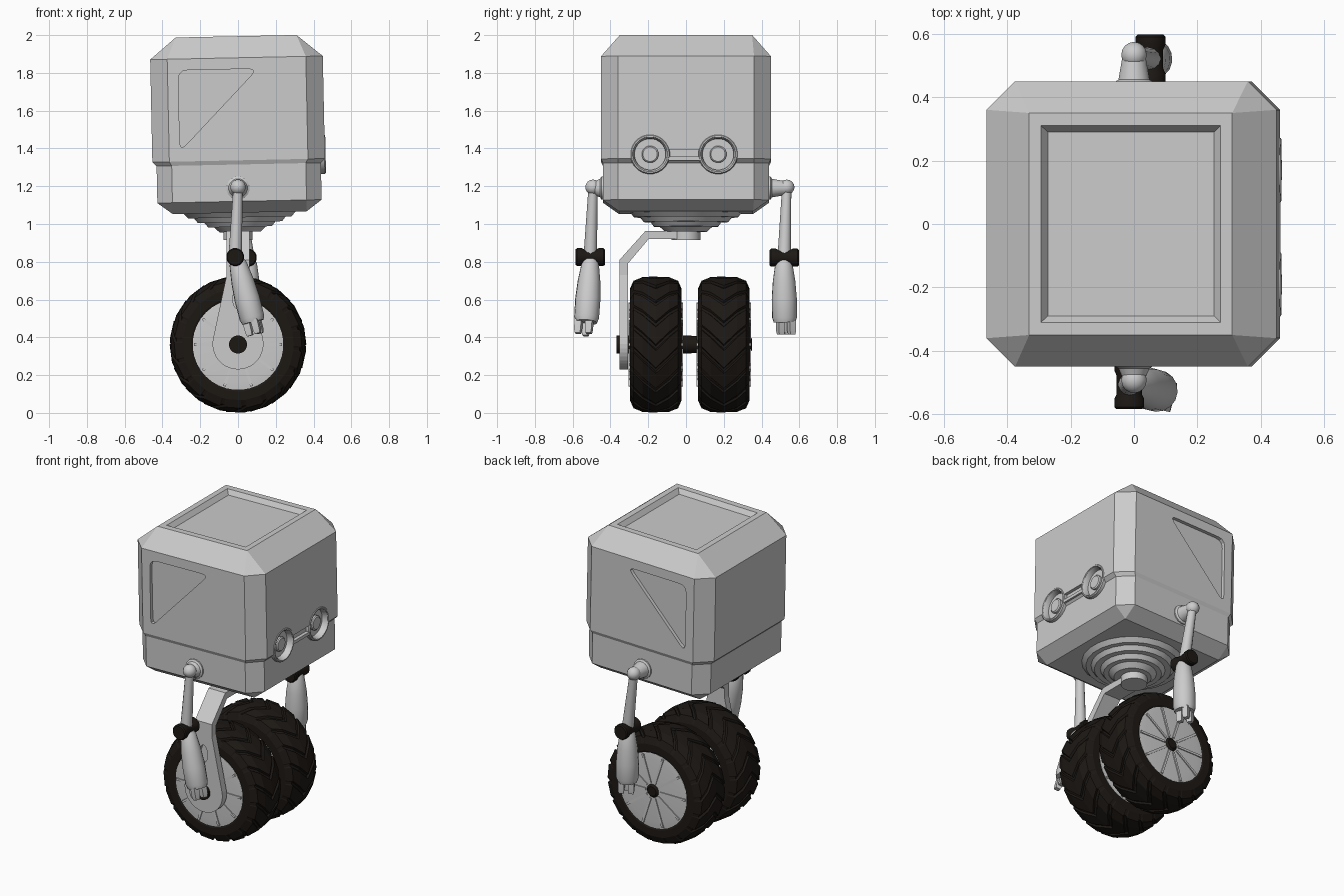
import bpy, bmesh
from math import pi, sin, cos, radians
from mathutils import Vector as V, Matrix

if "Cube" in bpy.data.objects:
    bpy.data.objects.remove(bpy.data.objects["Cube"])

black = bpy.data.materials.new("dark_rubber")
black.diffuse_color = (0.012, 0.009, 0.007, 1)
black.use_nodes = True
black.node_tree.nodes["Principled BSDF"].inputs["Base Color"].default_value = black.diffuse_color
TILT = (Matrix.Translation((0, 0, 1.5)) @ Matrix.Rotation(radians(-1.2), 4, 'Y')
        @ Matrix.Translation((0, 0, -1.5)))


def loft(name, loops, mat=None, ring=False, smooth=None):
    """Skin a list of equal-length vertex loops; ring joins last to first instead of capping."""
    bm = bmesh.new()
    rows = [[bm.verts.new(p) for p in lp] for lp in loops]
    n = len(rows[0])
    for a, b in zip(rows, rows[1:] + (rows[:1] if ring else [])):
        for i in range(n):
            j = (i + 1) % n
            bm.faces.new((a[i], a[j], b[j], b[i]))
    if not ring:
        bm.faces.new(rows[0])
        bm.faces.new(rows[-1])
    bmesh.ops.remove_doubles(bm, verts=bm.verts, dist=1e-5)
    bmesh.ops.recalc_face_normals(bm, faces=bm.faces)
    me = bpy.data.meshes.new(name)
    bm.to_mesh(me)
    bm.free()
    if smooth:
        me.shade_smooth()
        me.set_sharp_from_angle(angle=radians(smooth))
    if mat:
        me.materials.append(mat)
    ob = bpy.data.objects.new(name, me)
    bpy.context.collection.objects.link(ob)
    return ob


def lathe(name, p, axis, prof, n=20, mat=None, ring=False, smooth=35):
    """Revolve (distance along axis, radius) pairs about an axis through p."""
    q = V(axis).to_track_quat('Z', 'Y')
    loops = [[V(p) + q @ V((r * cos(2 * pi * (i + .5) / n), r * sin(2 * pi * (i + .5) / n), d))
              for i in range(n)] for d, r in prof]
    return loft(name, loops, mat, ring, smooth)


def octa(hx, hy, c, z):
    return [V((x, y, z)) for x, y in ((hx, -hy + c), (hx, hy - c), (hx - c, hy), (-hx + c, hy),
            (-hx, hy - c), (-hx, -hy + c), (-hx + c, -hy), (hx - c, -hy))]


def box(name, lo, hi):
    return loft(name, [[(x, y, z) for x, y in ((lo[0], lo[1]), (hi[0], lo[1]),
                (hi[0], hi[1]), (lo[0], hi[1]))] for z in (lo[2], hi[2])])


def cut(target, cutter):
    cutter.hide_render = True
    cutter.hide_viewport = True
    m = target.modifiers.new("cut", 'BOOLEAN')
    m.operation, m.solver, m.object = 'DIFFERENCE', 'EXACT', cutter


# Body shell: chamfered lower tub, step seam, upper box, recessed roof panel
body = loft("body", [octa(*a) for a in (
    (.355, .355, 0, 1.06), (.435, .44, .08, 1.12), (.435, .44, .08, 1.315),
    (.457, .45, .09, 1.337), (.457, .45, .09, 1.88), (.32, .35, 0, 1.994),
    (.283, .31, 0, 1.994), (.262, .29, 0, 1.965))])
tilted = [body]

# Rounded triangular side recesses
corners = [V((-.31, 1.82)), V((.11, 1.82)), V((-.31, 1.39))]
outline = []
for k, c in enumerate(corners):
    a, b = corners[k - 1], corners[(k + 1) % 3]
    p, q = c + (a - c).normalized() * .05, c + (b - c).normalized() * .05
    outline += [p.lerp(c, t).lerp(c.lerp(q, t), t) for t in (0, .33, .67, 1)]
for s in (-1, 1):
    c = loft("side_recess_cutter", [[(x, s * y, z) for x, z in outline] for y in (.428, .6)])
    cut(body, c)
    tilted.append(c)

# Goggle eyes on the +x face
for y in (-.19, .17):
    c = lathe("eye_cutter", (0, y, 1.36), (1, 0, 0), [(.422, .09), (.6, .09)], 24)
    cut(body, c)
    tilted += [c,
        lathe("eye_ring", (0, y, 1.36), (1, 0, 0),
              [(.41, .105), (.455, .105), (.461, .1), (.461, .093), (.44, .083), (.41, .083)], 24, ring=True),
        lathe("eye_pupil", (0, y, 1.36), (1, 0, 0), [(.41, .045), (.436, .045), (.442, .038)], 16)]
c = box("bridge_cutter", (.437, -.1, 1.347), (.6, .08, 1.385))
cut(body, c)
tilted += [c, box("goggle_bridge", (.42, -.1, 1.327), (.459, .08, 1.347))]

# Stepped dish under the body
tilted.append(lathe("base_dish", (0, 0, 0), (0, 0, 1), [
    (1.08, .30), (1.06, .30), (1.035, .275), (1.035, .245), (1.01, .225), (1.01, .19),
    (.985, .17), (.985, .14), (.958, .11)], 24))
for ob in tilted:
    ob.matrix_world = TILT

# Neck and one-sided fork
lathe("neck", (0, 0, 0), (0, 0, 1), [(.915, .078), (.98, .078)], 20)
w = .06
loft("fork_arm", [[(-w, *a), (w, *a), (w, *b), (-w, *b)] for a, b in (
    ((-.352, .72), (-.308, .72)), ((-.352, .81), (-.308, .79)),
    ((-.215, .963), (-.198, .92)), ((0, .963), (0, .92)))])
plate = [(.135 * cos(t), .365 + .135 * sin(t)) for t in
         (radians(170 + 200 * i / 20) for i in range(21))] + [(w, .73), (-w, .73)]
fork = loft("fork_plate", [[(x, y, z) for x, z in plate] for y in (-.352, -.308)])
slot = [(.028 * cos(t), .6 + (.065 if sin(t) > 0 else .05) * sin(t)) for t in
        (2 * pi * i / 12 for i in range(12))]
cut(fork, loft("fork_slot_cutter", [[(x, y, z) for x, z in slot] for y in (-.4, -.335)]))

# Twin wheels with chevron tread, hubs and spokes
CZ, N = .362, 18
half = [(.125, .225), (.137, .25), (.137, .295), (.118, .338), (.07, .357)]
prof = [(-y, r) for y, r in half] + [(0, .362)] + [(y, r) for y, r in reversed(half)]
for y0 in (-.16, .20):
    loops = []
    for y, r in prof:
        lp = []
        for k in range(N):
            for f, deep in ((0, 0), (.74, 0), (.80, 1), (.94, 1)):
                a = (k + f) * 2 * pi / N + min(abs(y), .118) / .118 * .32
                rr = r - (.012 if deep and r > .33 else 0)
                lp.append((rr * cos(a), y0 + y, CZ + rr * sin(a)))
        loops.append(lp)
    loft("tyre", loops, black, ring=True)
    lathe("wheel_hub", (0, y0, CZ), (0, 1, 0),
          [(-.138, .2), (-.134, .24), (.134, .24), (.138, .2)], 36)
    for k in range(10):
        for s in (-1, 1):
            rib = box("wheel_spoke", (.05, -.006, -.007), (.232, .006, .007))
            rib.matrix_world = (Matrix.Translation((0, y0 + s * .138, CZ))
                                @ Matrix.Rotation(k * pi / 5, 4, 'Y'))
lathe("axle", (0, 0, CZ), (0, 1, 0), [(-.368, .048), (.03, .048), (.03, .045), (.335, .045), (.35, .03)],
      20, black)


# Arms: shoulder, upper arm, dark elbow spool, forearm, three fingers
def arm(side, s, ball_y, elbow, fore_top, wrist):
    ball, elbow, fore_top, wrist = V((0, ball_y, 1.195)), V(elbow), V(fore_top), V(wrist)
    reach = abs(ball_y)
    lathe(side + "_shoulder", (0, 0, 1.19), (0, s, 0),
          [(.42, .062), (.448, .062), (.455, .05), (reach - .01, .038)], 16)
    lathe(side + "_shoulder_ball", ball, (0, s, 0),
          [(-.041 * cos(pi * i / 8), max(.003, .041 * sin(pi * i / 8))) for i in range(9)], 16)
    d = elbow - ball
    lathe(side + "_upper_arm", ball, d,
          [(0, .026), (.05, .026), (d.length * .85, .034), (d.length, .036)], 12)
    lathe(side + "_elbow", elbow, (0, 1, 0), [
        (-.077, .042), (-.07, .048), (-.045, .048), (-.03, .041), (.03, .041),
        (.045, .048), (.07, .048), (.077, .042)], 16, black)
    d = wrist - fore_top
    L = d.length
    lathe(side + "_forearm", fore_top, d, [
        (-.02, .036), (0, .046), (L * .3, .06), (L * .6, .067), (L * .92, .066), (L, .058)], 16)
    u = d.normalized()
    q = u.to_track_quat('Z', 'Y')
    for k in range(3):
        a = 2 * pi * k / 3 + .5
        root = wrist + q @ V((.034 * cos(a), .034 * sin(a), -.01)) + V((0, s * .008, 0))
        lathe(side + "_finger", root, u, [(0, .026), (.055, .025), (.075, .02)], 4)


arm("front", -1, -.492, (-.015, -.507, .825), (0, -.507, .79), (.08, -.528, .48))
arm("back", 1, .533, (.052, .52, .822), (.055, .518, .79), (.053, .522, .48))
